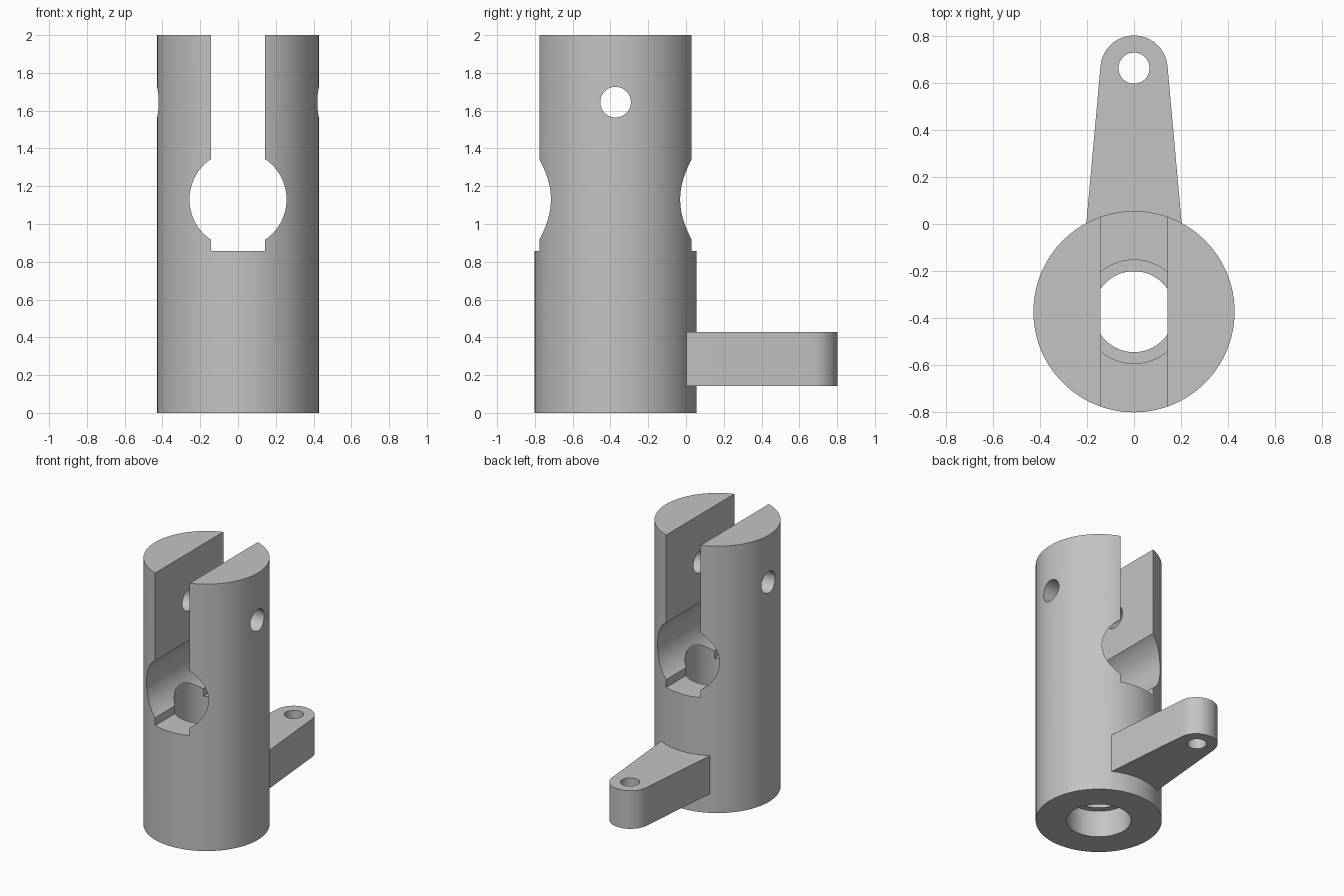
import bpy, math
from mathutils import Matrix, Vector

cube = bpy.data.objects.get("Cube")
if cube:
    bpy.data.objects.remove(cube, do_unlink=True)

AXIS_Y = -0.373      # main cylinder axis
TIP_Y, TIP_R = 0.659, 0.143

grey = bpy.data.materials.new("plain grey")
grey.use_nodes = True
grey.diffuse_color = (0.55, 0.55, 0.55, 1)
grey.node_tree.nodes["Principled BSDF"].inputs["Base Color"].default_value = grey.diffuse_color


def cylinder(name, radius, start, end, sides=96):
    """Cylinder running between two points."""
    a, b = Vector(start), Vector(end)
    turn = (b - a).to_track_quat('Z', 'Y').to_euler()
    bpy.ops.mesh.primitive_cylinder_add(vertices=sides, radius=radius, depth=(b - a).length,
                                        location=(a + b) / 2, rotation=turn)
    ob = bpy.context.object
    ob.name = name
    ob.data.materials.append(grey)
    return ob


def apply_boolean(target, other, operation):
    mod = target.modifiers.new(operation.title(), 'BOOLEAN')
    mod.operation, mod.solver, mod.object = operation, 'EXACT', other
    bpy.ops.object.select_all(action='DESELECT')
    bpy.context.view_layer.objects.active = target
    target.select_set(True)
    bpy.ops.object.modifier_apply(modifier=mod.name)
    bpy.data.objects.remove(other, do_unlink=True)


# Main cylindrical body
body = cylinder("forked_body", 0.428, (0, AXIS_Y, 0), (0, AXIS_Y, 2), 128)

# Tapered lever arm with a rounded tip
half = 0.203
slant = math.atan2(half - TIP_R, TIP_Y)
outline = [(-half, -0.1), (half, -0.1), (half, 0)]
for i in range(33):
    a = slant + (math.pi - 2 * slant) * i / 32
    outline.append((TIP_R * math.cos(a), TIP_Y + TIP_R * math.sin(a)))
outline.append((-half, 0))
n = len(outline)
verts = [(x, y, z) for z in (0.143, 0.429) for x, y in outline]
faces = [tuple(reversed(range(n))), tuple(range(n, 2 * n))]
faces += [(i, (i + 1) % n, n + (i + 1) % n, n + i) for i in range(n)]
mesh = bpy.data.meshes.new("lever_arm")
mesh.from_pydata(verts, [], faces)
mesh.materials.append(grey)
arm = bpy.data.objects.new("lever_arm", mesh)
bpy.context.collection.objects.link(arm)
apply_boolean(body, arm, 'UNION')

# Slot between the two fork prongs
bpy.ops.mesh.primitive_cube_add(size=1, location=(0, AXIS_Y, 1.6785))
slot = bpy.context.object
slot.name = "slot_cutter"
slot.scale = (0.286, 1.2, 1.643)
slot.data.materials.append(grey)
apply_boolean(body, slot, 'DIFFERENCE')

# Round cuts: cross hole, pin hole, stepped bore, lever hole
cuts = [
    ("cross_hole", 0.257, (0, -1.1, 1.13), (0, 0.4, 1.13)),
    ("pin_hole", 0.081, (-0.6, AXIS_Y, 1.645), (0.6, AXIS_Y, 1.645)),
    ("through_bore", 0.172, (0, AXIS_Y, -0.1), (0, AXIS_Y, 1.1)),
    ("lower_seat", 0.22, (0, AXIS_Y, -0.1), (0, AXIS_Y, 0.2)),
    ("upper_seat", 0.22, (0, AXIS_Y, 0.657), (0, AXIS_Y, 1.1)),
    ("lever_hole", 0.066, (0, 0.663, 0), (0, 0.663, 0.6)),
]
for cut in cuts:
    apply_boolean(body, cylinder(*cut), 'DIFFERENCE')

bpy.ops.object.select_all(action='DESELECT')
bpy.context.view_layer.objects.active = body
body.select_set(True)
bpy.ops.object.shade_smooth_by_angle(angle=math.radians(25))
